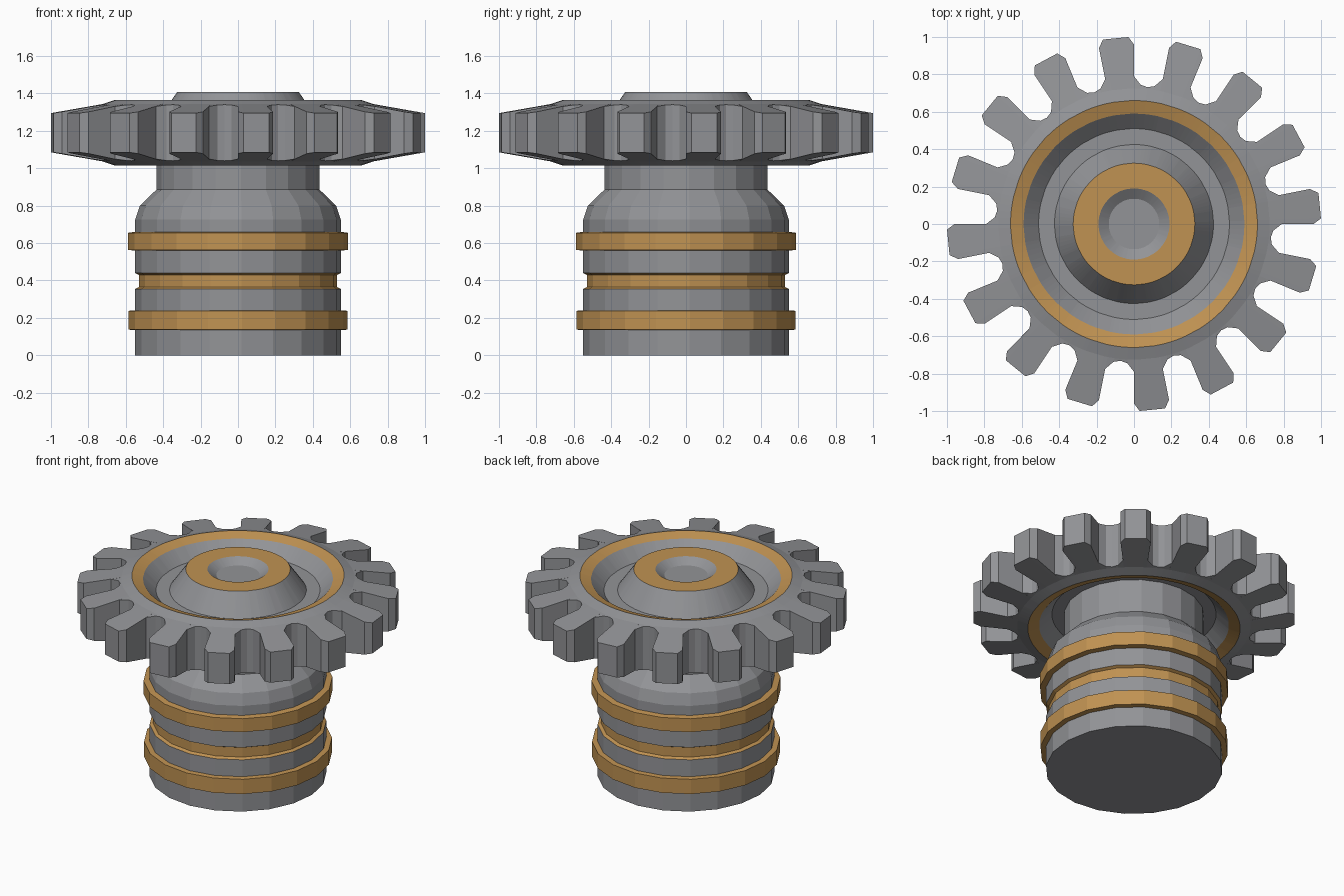
import bpy, bmesh, math

if "Cube" in bpy.data.objects:
    bpy.data.objects.remove(bpy.data.objects["Cube"])


def material(name, rgb):
    m = bpy.data.materials.new(name)
    m.diffuse_color = (*rgb, 1)
    m.use_nodes = True
    m.node_tree.nodes["Principled BSDF"].inputs["Base Color"].default_value = m.diffuse_color
    return m


MATS = [material("steel_grey", (0.29, 0.295, 0.31)),
        material("brass_gold", (0.53, 0.29, 0.085))]


def loft(name, loops, mats):
    """Skin a list of closed point loops, cap both ends; mats[i] colours band i."""
    bm = bmesh.new()
    rows = [[bm.verts.new(p) for p in loop] for loop in loops]
    n = len(rows[0])
    for i in range(len(rows) - 1):
        for j in range(n):
            k = (j + 1) % n
            f = bm.faces.new((rows[i][j], rows[i][k], rows[i + 1][k], rows[i + 1][j]))
            f.material_index = mats[i]
    bm.faces.new(rows[0])
    bm.faces.new(rows[-1])
    bmesh.ops.remove_doubles(bm, verts=bm.verts, dist=1e-5)
    bmesh.ops.delete(bm, geom=[f for f in bm.faces if f.calc_area() < 1e-7],
                     context='FACES_ONLY')
    bmesh.ops.recalc_face_normals(bm, faces=bm.faces)
    me = bpy.data.meshes.new(name)
    bm.to_mesh(me)
    bm.free()
    for m in MATS:
        me.materials.append(m)
    ob = bpy.data.objects.new(name, me)
    bpy.context.collection.objects.link(ob)
    return ob


def ring(r, z, angles):
    return [(r * math.cos(a), r * math.sin(a), z) for a in angles]


# Stepped shaft with gold bands: (radius, height, colour of the band above)
SHAFT = [(.55, 0, 0), (.55, .135, 1), (.585, .137, 1), (.585, .238, 1), (.55, .24, 0),
         (.55, .355, 1), (.53, .365, 1), (.53, .43, 1), (.55, .44, 0),
         (.55, .56, 1), (.588, .563, 1), (.588, .655, 1), (.55, .66, 0),
         (.55, .725, 0), (.525, .80, 0), (.435, .887, 0), (.435, 1.13, 0)]
shaft_angles = [math.radians(2 + 18 * i) for i in range(20)]
loft("shaft", [ring(r, z, shaft_angles) for r, z, _ in SHAFT], [c for *_, c in SHAFT])

# Gear outline: one tooth and gap as (angle, radius), repeated 16 times
H = 5.625
TOOTH = [(-H, .79), (-H, .96), (-3.9, 1.0), (3.9, 1.0), (H, .96), (H, .79),
         (8.4, .745), (11.25, .735), (14.1, .745)]
outline = [(math.radians(H + 22.5 * i + a), r) for i in range(16) for a, r in TOOTH]
gear_angles = [a for a, _ in outline]
MID = 1.19


def tooth_loop(side):
    return [(r * math.cos(a), r * math.sin(a),
             MID + side * (.15 - (r - .735) * .17)) for a, r in outline]


# Gear: hub socket, gold hub face, dished web, gold rim, teeth, dished underside
TOP = [(.135, 1.37, 0), (.19, 1.408, 1), (.325, 1.408, 0), (.425, 1.265, 0),
       (.51, 1.265, 0), (.59, 1.342, 1), (.66, 1.365, 0), (.725, 1.343, 0)]
BOTTOM = [(.725, 1.037, 0), (.66, 1.015, 1), (.59, 1.038, 0), (.51, 1.115, 0), (.40, 1.115, 0)]
loops = [ring(r, z, gear_angles) for r, z, _ in TOP]
loops += [tooth_loop(1), tooth_loop(-1)]
loops += [ring(r, z, gear_angles) for r, z, _ in BOTTOM]
loft("gear_wheel", loops, [c for *_, c in TOP] + [0, 0] + [c for *_, c in BOTTOM])
